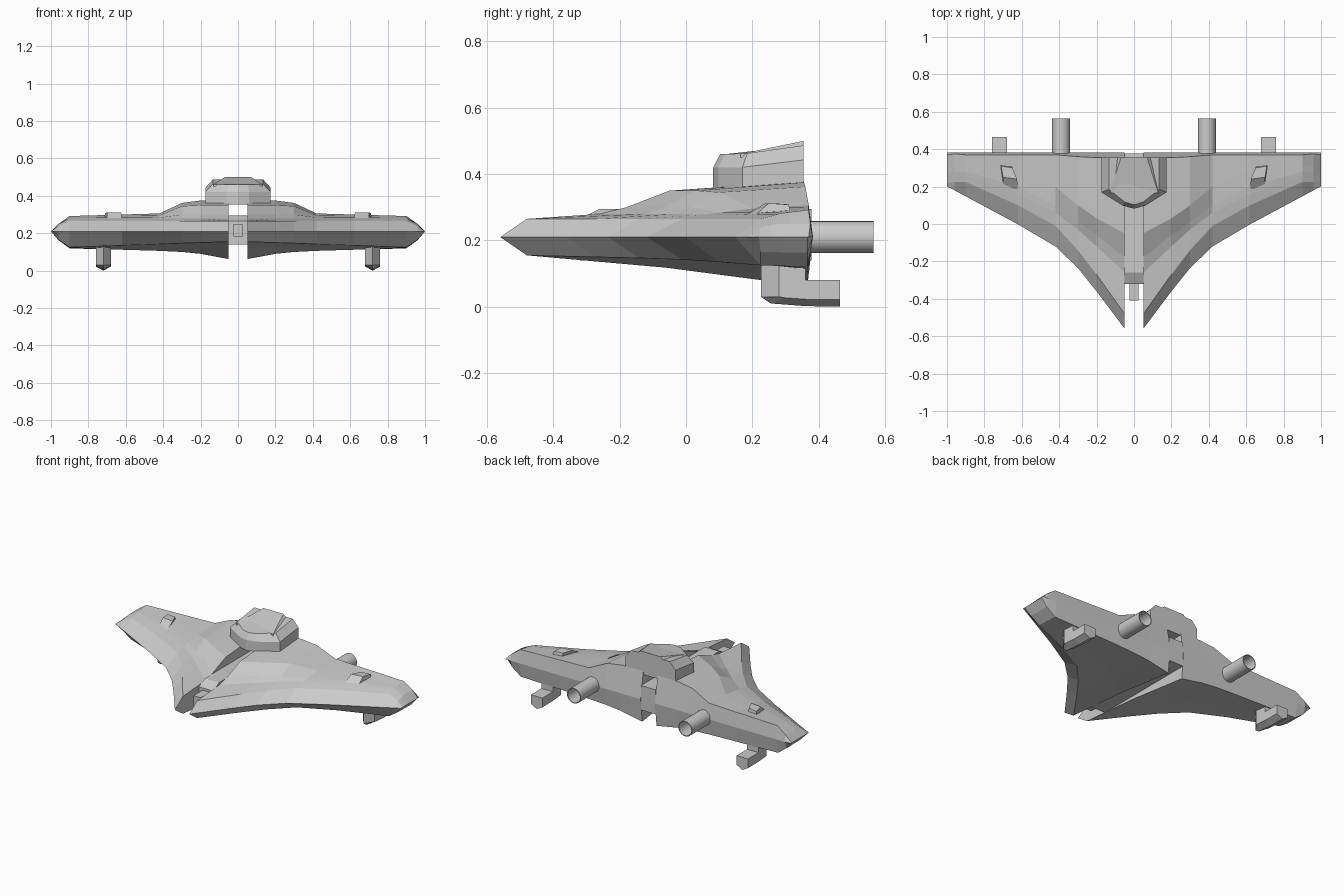
import bpy, bmesh, math

if "Cube" in bpy.data.objects:
    bpy.data.objects.remove(bpy.data.objects["Cube"])


def add_mesh(name, bm, mirror=True):
    bmesh.ops.remove_doubles(bm, verts=bm.verts, dist=1e-5)
    bmesh.ops.recalc_face_normals(bm, faces=bm.faces)
    me = bpy.data.meshes.new(name)
    bm.to_mesh(me)
    bm.free()
    ob = bpy.data.objects.new(name, me)
    bpy.context.collection.objects.link(ob)
    if mirror:
        ob.modifiers.new("Mirror", 'MIRROR').use_mirror_merge = False
    return ob


def loft(name, rings, caps=(True, True), mirror=True):
    """Skin closed rings of 3D points."""
    bm = bmesh.new()
    vs = [[bm.verts.new(p) for p in r] for r in rings]
    n = len(vs[0])
    for a, b in zip(vs, vs[1:]):
        for i in range(n):
            j = (i + 1) % n
            bm.faces.new((a[i], a[j], b[j], b[i]))
    if caps[0]:
        bm.faces.new(vs[0])
    if caps[1]:
        bm.faces.new(vs[-1])
    return add_mesh(name, bm, mirror)


def box(name, x, y0, y1, z0, z1, front_drop=0.0, front_in=0.0):
    """Block centred on x = 0, with an optional sloped front top edge."""
    prof = [(y0, z0), (y0, z1 - front_drop), (y0 + front_in, z1), (y1, z1), (y1, z0)]
    return loft(name, [[(s, y, z) for y, z in prof] for s in (-x, x)], mirror=False)


# Hull half: x, rim y, four top points (y, z), rear top (y, z), rear bottom z, front bottom z
stations = [
    (.05, -.56, [(-.48, .265), (-.26, .28), (-.18, .30), (-.05, .35)], (.355, .378), .062, .155),
    (.20, -.36, [(-.27, .265), (-.12, .28), (-.06, .303), (.03, .35)], (.355, .375), .09, .15),
    (.30, -.235, [(-.14, .265), (-.03, .28), (.01, .30), (.10, .345)], (.36, .362), .10, .147),
    (.42, -.12, [(-.01, .265), (.06, .278), (.10, .284), (.20, .296)], (.37, .306), .106, .142),
    (.62, -.002, [(.10, .265), (.16, .278), (.20, .284), (.28, .29)], (.37, .30), .112, .135),
    (.90, .148, [(.225, .265), (.26, .274), (.28, .28), (.31, .285)], (.37, .292), .119, .125),
    (.96, .18, [(.225, .24), (.26, .247), (.28, .25), (.31, .25)], (.375, .25), .163, .165),
    (1.0, .20, [(.22, .21), (.25, .21), (.28, .21), (.31, .21)], (.37, .21), .21, .21),
]
rings = []
for x, rim, top, rear, zb, zf in stations:
    yf = top[0][0]
    prof = [(rim, .21)] + top + [rear, (.383, .21), (.366, zb),
            (yf * .5 + .18, zf * .6 + zb * .4), (yf, zf)]
    rings.append([(x, y, z) for y, z in prof])
loft("hull_halves", rings, caps=(True, False))

# Central spine in the slot, with a nose gun
box("centre_spine", .05, -.32, .378, .14, .295, .03, .06)
box("nose_gun", .025, -.41, -.25, .18, .25)

# Cabin: straight wall, chamfer, and a roof that rises to the rear
wall = [(.175, .355), (.175, .17), (.06, .098), (0, .082)]
roof = [(.135, .355), (.135, .185), (.05, .118), (0, .103)]


def full(pts, zfun):
    pts = pts + [(-x, y) for x, y in reversed(pts) if x > 0]
    return [(x, y, zfun(x, y)) for x, y in pts]


def roof_z(x, y):
    return .46 + max(0, y - .165) * .14


bm_rings = [full(wall, lambda x, y: .355),
            full(wall, lambda x, y: .42 + max(0, y - .165) * .12),
            full(roof, roof_z)]
loft("cabin", bm_rings, mirror=False)
# Shallow crown on the cabin roof
crown = [[(x, .165 if y < .2 else .355, z) for x, y, z in
          ((-.13, 0, .45), (-.13, 0, .461), (.13, 0, .461), (.13, 0, .45))],
         [(-.135, .355, .45), (-.07, .355, .50), (.07, .355, .50), (.135, .355, .45)]]
loft("cabin_crown", crown, mirror=False)

# Hollow engine tubes
def circle(r, y, n=24):
    return [(.39 + r * math.cos(2 * math.pi * i / n), y,
             .21 + r * math.sin(2 * math.pi * i / n)) for i in range(n)]


tube = loft("engine_tubes", [circle(.048, .33), circle(.048, .565), circle(.043, .565), circle(.043, .38)])
bpy.context.view_layer.objects.active = tube
tube.select_set(True)
bpy.ops.object.shade_smooth_by_angle(angle=math.radians(35))

# Skids under the wings, keeled along the middle
side = [(.28, .14), (.28, .03), (.30, .027), (.37, .022), (.465, .022), (.465, .08), (.36, .08), (.36, .14)]
mid = [(.226, .14), (.226, .03), (.255, .01), (.36, .002), (.465, 0), (.465, .08), (.36, .08), (.36, .14)]
loft("wing_skids", [[(x, y, z) for y, z in p] for x, p in ((.68, side), (.72, mid), (.76, side))])

# Small scoops on top of the wings, angled with the leading edge
left = [(.62, .165, .27), (.625, .24, .312), (.65, .30, .31), (.655, .31, .28)]
right = [(.70, .19, .26), (.70, .25, .312), (.71, .31, .308), (.715, .315, .28)]
loft("wing_scoops", [left, right])
